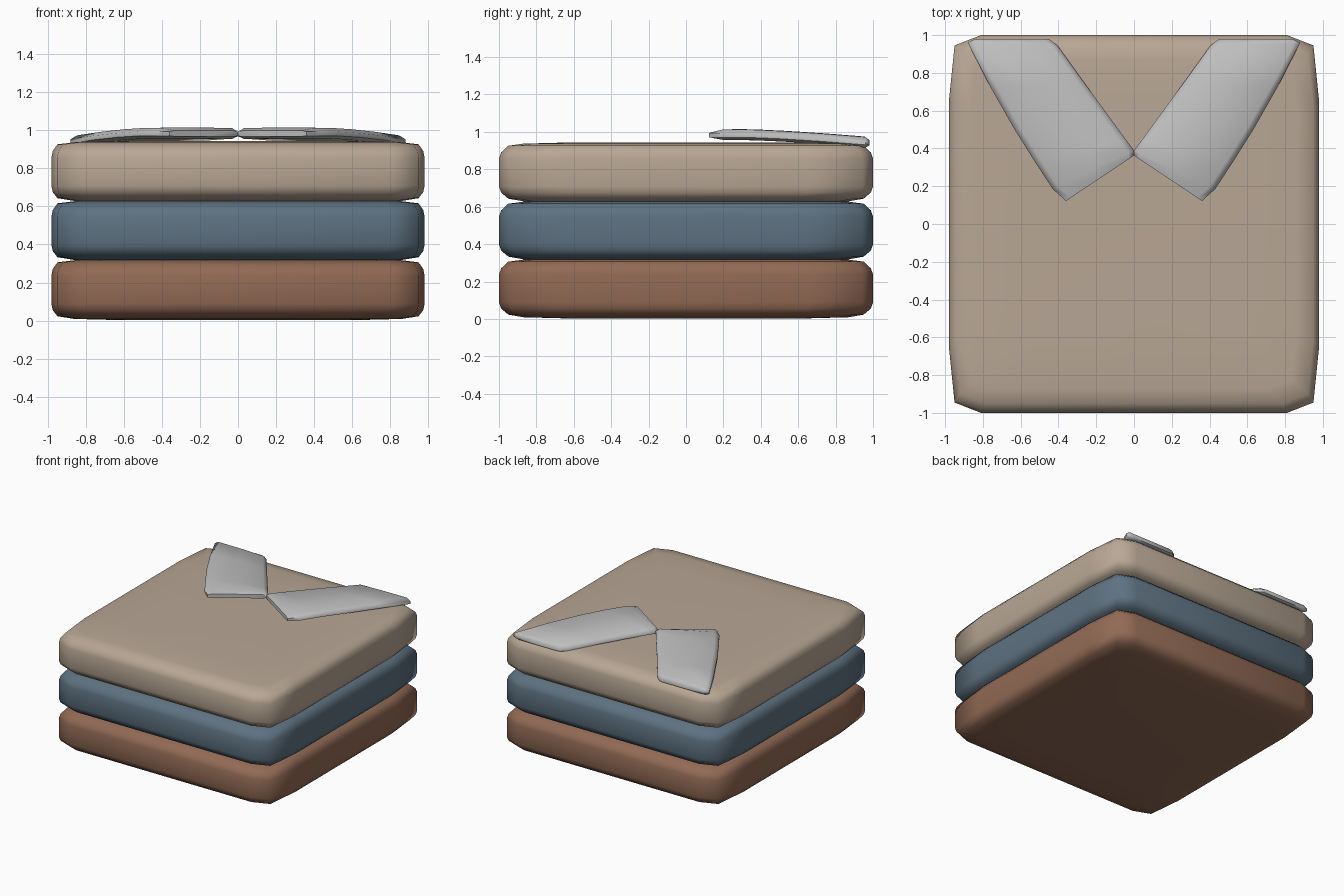
import bpy, bmesh

if "Cube" in bpy.data.objects:
    bpy.data.objects.remove(bpy.data.objects["Cube"])


def material(name, rgb):
    m = bpy.data.materials.new(name)
    m.diffuse_color = (*rgb, 1)
    m.use_nodes = True
    m.node_tree.nodes["Principled BSDF"].inputs["Base Color"].default_value = m.diffuse_color
    return m


def loft(name, rings, mat, angle=1.05):
    """Skin a list of closed rings and cap both ends."""
    bm = bmesh.new()
    loops = [[bm.verts.new(p) for p in ring] for ring in rings]
    n = len(loops[0])
    for a, b in zip(loops, loops[1:]):
        for i in range(n):
            j = (i + 1) % n
            bm.faces.new((a[i], a[j], b[j], b[i]))
    bm.faces.new(loops[0][::-1])
    bm.faces.new(loops[-1])
    bmesh.ops.remove_doubles(bm, verts=bm.verts, dist=0.0005)
    bmesh.ops.recalc_face_normals(bm, faces=bm.faces)
    me = bpy.data.meshes.new(name)
    bm.to_mesh(me)
    bm.free()
    me.materials.append(mat)
    ob = bpy.data.objects.new(name, me)
    bpy.context.collection.objects.link(ob)
    bpy.context.view_layer.objects.active = ob
    ob.select_set(True)
    bpy.ops.object.shade_smooth_by_angle(angle=angle)
    ob.select_set(False)
    return ob


# Folded garments: soft-cornered slabs
quarter = [(0.98, 0.0), (0.98, 0.65), (0.95, 0.945), (0.81, 1.0), (0.0, 1.0)]
outline = (quarter[:-1]
           + [(-x, y) for x, y in quarter[:0:-1]]
           + [(-x, -y) for x, y in quarter[:-1]]
           + [(x, -y) for x, y in quarter[:0:-1]])
# (x scale, y scale, height in slab)
levels = [(0.65, 0.65, 0.0), (0.88, 0.87, 0.006), (0.968, 0.95, 0.02),
          (0.993, 0.988, 0.052), (1, 1, 0.085), (1, 1, 0.235),
          (0.993, 0.988, 0.268), (0.968, 0.95, 0.303),
          (0.88, 0.87, 0.314), (0.65, 0.65, 0.32)]
garments = [("bottom_folded_garment", material("brown cloth", (0.285, 0.145, 0.09))),
            ("middle_folded_garment", material("slate blue cloth", (0.112, 0.168, 0.22))),
            ("top_folded_garment", material("beige cloth", (0.48, 0.385, 0.30)))]
for i, (name, mat) in enumerate(garments):
    z0 = 0.003 + 0.31 * i
    loft(name, [[(x * sx, y * sy, z0 + z) for x, y in outline]
                for sx, sy, z in levels], mat, angle=1.4)

# Collar: two flaps lofted along their length, sloping down to the back
grey = material("light grey cloth", (0.52, 0.52, 0.52))
rows = [((0.84, 0.98), (0.45, 0.98)), ((0.88, 0.96), (0.405, 0.945)),
        ((0.76, 0.725), (0.27, 0.757)), ((0.635, 0.505), (0.135, 0.573)),
        ((0.525, 0.33), (0.04, 0.442)), ((0.43, 0.185), (0.0, 0.39)),
        ((0.36, 0.122), (0.0, 0.363))]


def top_z(y):
    return 1.013 - 0.042 * max(0.0, (y - 0.3) / 0.68) ** 1.4


def flap_ring(left, right, side, end):
    ring = []
    for u, dz in ((0, -0.02), (0.07, 0), (0.5, 0.002), (0.93, 0), (1, -0.02),
                  (1, -0.042), (0.93, -0.056), (0.5, -0.056), (0.07, -0.056), (0, -0.042)):
        x = left[0] + (right[0] - left[0]) * u
        y = left[1] + (right[1] - left[1]) * u
        if end:  # thin the end rows for a rounded rim
            dz = max(-0.045, min(-0.014, dz))
        ring.append((side * x, y, top_z(y) + dz))
    return ring


for label, side in (("left", -1), ("right", 1)):
    loft(label + "_collar_flap",
         [flap_ring(a, b, side, k in (0, len(rows) - 1))
          for k, (a, b) in enumerate(rows)], grey)
